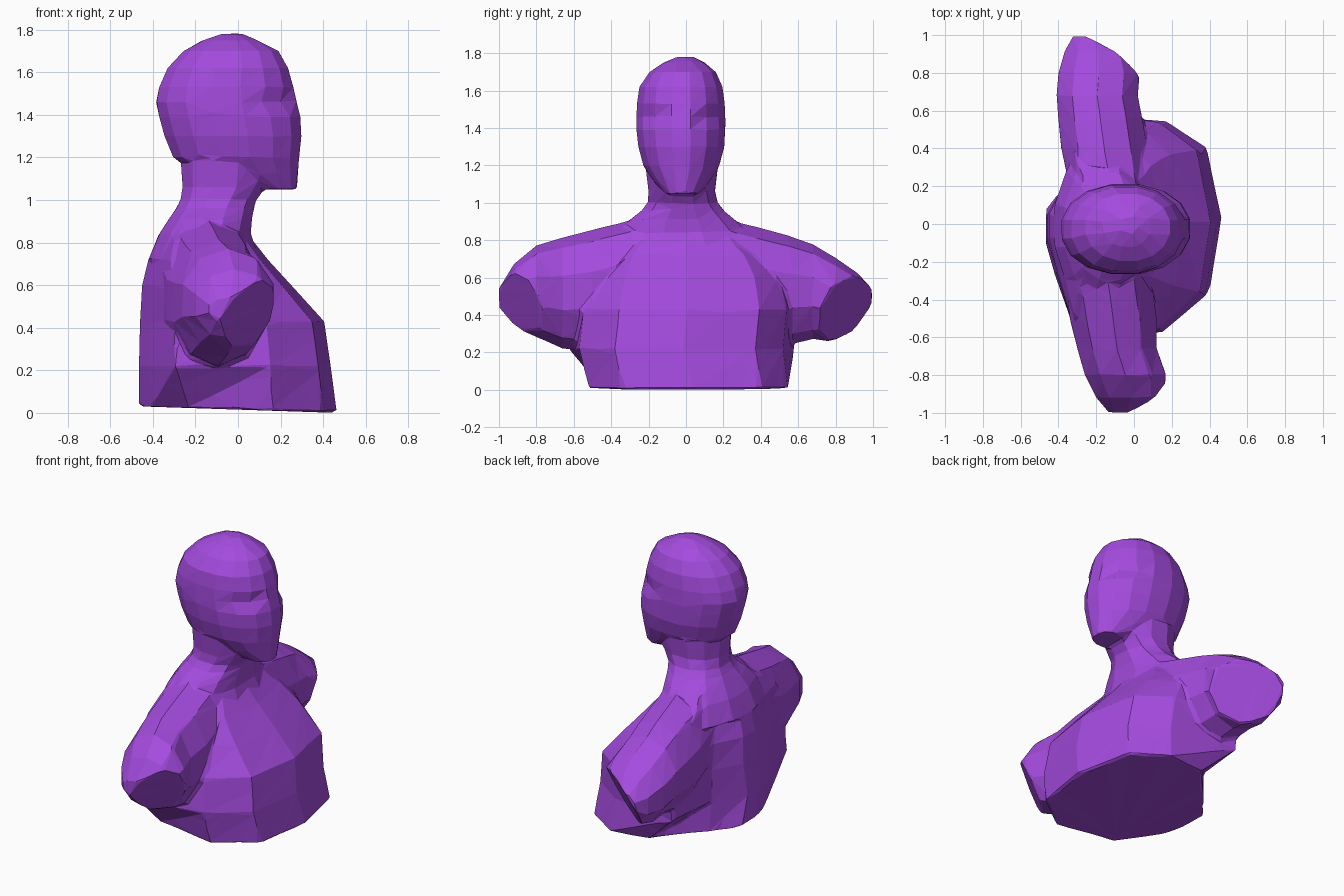
import bpy, bmesh, math
from mathutils import Vector

cube = bpy.data.objects.get("Cube")
if cube:
    bpy.data.objects.remove(cube)

purple = bpy.data.materials.new("purple")
purple.use_nodes = True
color = (0.37, 0.07, 0.73, 1)
purple.diffuse_color = color
bsdf = next(n for n in purple.node_tree.nodes if n.type == 'BSDF_PRINCIPLED')
bsdf.inputs["Base Color"].default_value = color

body = bmesh.new()  # collects every part


def oval(count, power):
    """Unit rounded outline; a power below 1 makes it boxier."""
    pts = []
    for i in range(count):
        a = 2 * math.pi * (i + 0.5) / count
        c, s = math.cos(a), math.sin(a)
        pts.append((math.copysign(abs(c) ** power, c), math.copysign(abs(s) ** power, s)))
    reach = max(p[0] for p in pts)
    return [(u / reach, v / reach) for u, v in pts]


def loft(outline, rings, place, first=None):
    """Skin an outline through rings of (level, u min, u max, v min, v max)."""
    bm = bmesh.new()
    loops = []
    for level, u0, u1, v0, v1 in rings:
        shape = outline if loops or not first else first
        loops.append([bm.verts.new(place(level, (u0 + u1 + u * (u1 - u0)) / 2,
                                         (v0 + v1 + v * (v1 - v0)) / 2))
                      for u, v in shape])
    n = len(outline)
    for low, high in zip(loops, loops[1:]):
        for i in range(n):
            j = (i + 1) % n
            bm.faces.new((low[i], low[j], high[j], high[i]))
    bm.faces.new(loops[0])
    bm.faces.new(loops[-1])
    return bm


def add_part(bm):
    bmesh.ops.recalc_face_normals(bm, faces=bm.faces[:])
    mesh = bpy.data.meshes.new("part")
    bm.to_mesh(mesh)
    bm.free()
    body.from_mesh(mesh)
    bpy.data.meshes.remove(mesh)


def upright(level, u, v):
    return (u, v, level)


def sideways(level, u, v):
    return (u, level, v)


# Torso: chamfered, slightly tilted base, and a back with a raised spine
base_outline = [(1, .03), (.83, .72), (.37, .98), (-.2, .92), (-.72, .42), (-1, .12),
                (-1, -.1), (-.88, -.45), (-.5, -.9), (.35, -1), (.87, -.66)]
chest_outline = [(1, .03), (.83, .66), (.37, .9), (-.66, 1), (-.74, .42), (-1, .1),
                 (-1, -.12), (-.9, -.38), (-.62, -.97), (.37, -.88), (.87, -.57)]
torso = loft(chest_outline, [
    (0, -.465, .465, -.52, .555),
    (.22, -.465, .435, -.645, .58),
    (.43, -.46, .405, -.62, .60),
    (.60, -.45, .25, -.57, .56),
    (.72, -.42, .14, -.50, .48),
    (.82, -.38, .06, -.36, .34),
    (.90, -.33, .05, -.27, .24)], upright, base_outline)
for v in torso.verts:
    if v.co.z < 0.01:
        v.co.z = 0.033 * (0.465 - v.co.x)
add_part(torso)

# Neck, spreading into the shoulders
add_part(loft(oval(12, 0.92), [
    (.72, -.42, .10, -.42, .40),
    (.84, -.37, .06, -.36, .33),
    (.91, -.325, .065, -.30, .26),
    (.96, -.29, .075, -.235, .20),
    (1.0, -.27, .085, -.205, .17),
    (1.06, -.26, .13, -.20, .155),
    (1.14, -.265, .15, -.21, .165),
    (1.24, -.27, .13, -.22, .17)], upright))

# Head, from chin to crown
head = loft(oval(16, 0.95), [
    (1.05, .07, .275, -.11, .07),
    (1.12, -.18, .282, -.175, .13),
    (1.20, -.305, .287, -.228, .178),
    (1.30, -.345, .298, -.255, .205),
    (1.39, -.37, .293, -.265, .21),
    (1.46, -.385, .275, -.265, .21),
    (1.53, -.37, .26, -.262, .207),
    (1.62, -.33, .235, -.25, .195),
    (1.70, -.255, .19, -.195, .16),
    (1.75, -.165, .095, -.12, .10),
    (1.78, -.08, .02, -.05, .04)], upright)
# Eye hollows
for v in head.verts:
    side = abs(v.co.y + 0.025)
    if 1.42 < v.co.z < 1.5 and v.co.x > 0.1 and 0.09 < side < 0.22:
        v.co.x -= 0.03
add_part(head)

# Shoulders with upper arm stumps, each ended by a slanted flat cut
left_rings = [
    (.05, -.33, .05, .50, .89),
    (.24, -.35, .09, .28, .89),
    (.40, -.385, .07, .25, .85),
    (.55, -.40, .045, .255, .81),
    (.68, -.41, .02, .285, .765),
    (.80, -.40, .03, .265, .695),
    (.92, -.365, -.01, .295, .615),
    (1.0, -.32, -.10, .40, .54)]
right_rings = [
    (-.05, -.33, .05, .50, .89),
    (-.30, -.37, .09, .28, .89),
    (-.50, -.34, .12, .22, .84),
    (-.66, -.30, .12, .235, .80),
    (-.80, -.26, .17, .295, .76),
    (-.92, -.20, .165, .345, .665),
    (-1.0, -.13, .05, .43, .54)]
for rings, point, normal in (
        (left_rings, (-.27, .98, .5), (.54, .71, -.43)),
        (right_rings, (-.05, -1.0, .5), (.64, -.67, -.38))):
    arm = loft(oval(10, 1.0), rings, sideways)
    bmesh.ops.bisect_plane(arm, geom=arm.verts[:] + arm.edges[:] + arm.faces[:],
                           plane_co=Vector(point), plane_no=Vector(normal).normalized(),
                           clear_outer=True)
    bmesh.ops.holes_fill(arm, edges=[e for e in arm.edges if e.is_boundary], sides=0)
    add_part(arm)

# Fuse the parts into one skin and reduce it to broad facets
mesh = bpy.data.meshes.new("bust")
body.to_mesh(mesh)
body.free()
mesh.materials.append(purple)
bust = bpy.data.objects.new("bust", mesh)
bpy.context.scene.collection.objects.link(bust)
remesh = bust.modifiers.new("fuse", 'REMESH')
remesh.mode = 'VOXEL'
remesh.voxel_size = 0.015
facets = bust.modifiers.new("facets", 'DECIMATE')
facets.ratio = 0.016

# Keep the fused result as plain flat-shaded geometry
bpy.context.view_layer.update()
evaluated = bust.evaluated_get(bpy.context.evaluated_depsgraph_get())
fused = bpy.data.meshes.new_from_object(evaluated)
bust.modifiers.clear()
bust.data = fused
fused.name = "bust"
fused.materials.clear()
fused.materials.append(purple)
for face in fused.polygons:
    face.use_smooth = False
    face.material_index = 0
